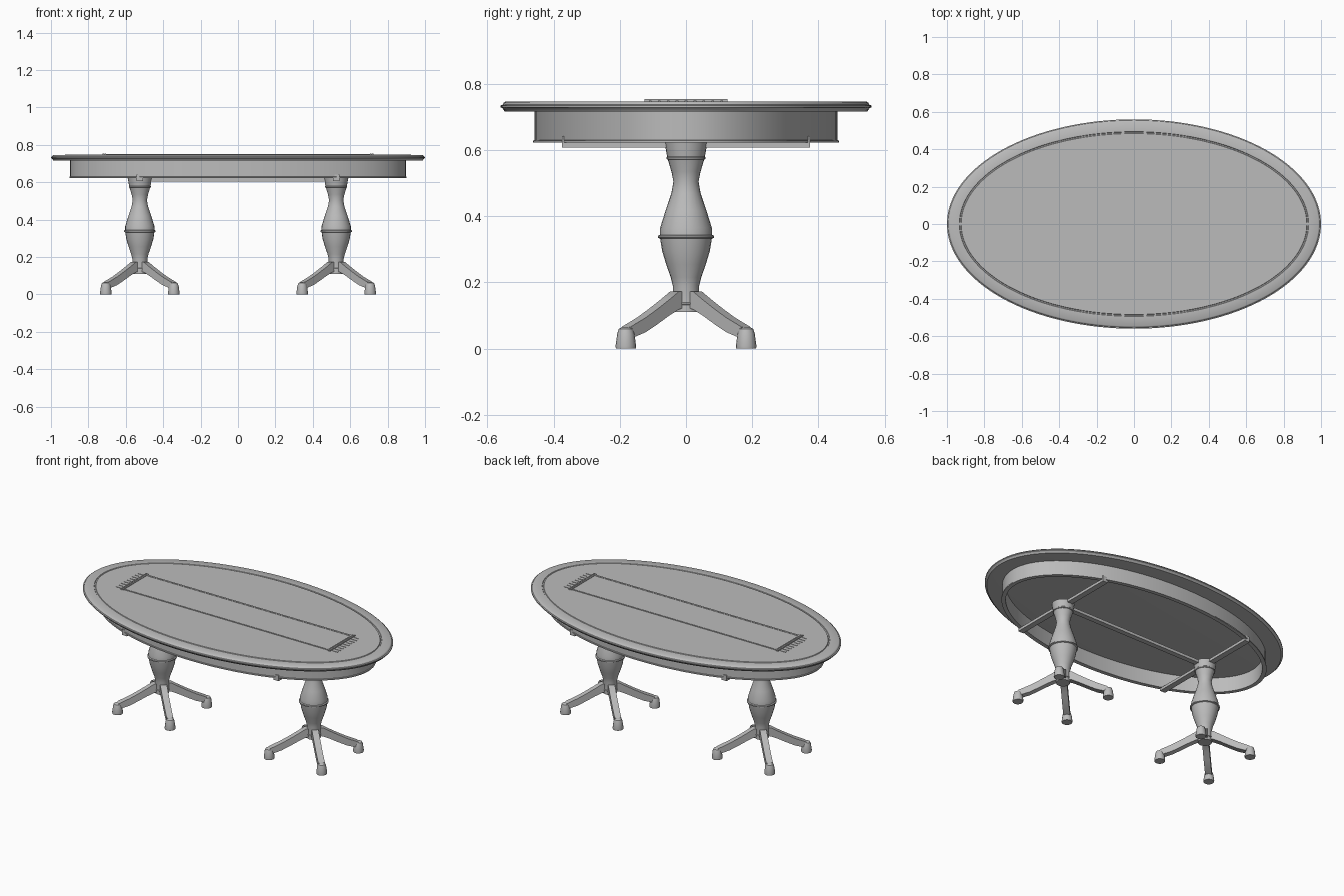
import bpy, bmesh, math
from mathutils import Matrix, Vector

if "Cube" in bpy.data.objects:
    bpy.data.objects.remove(bpy.data.objects["Cube"])

grey = bpy.data.materials.new("neutral grey")
grey.diffuse_color = (0.5, 0.5, 0.5, 1)
grey.use_nodes = True
grey.node_tree.nodes["Principled BSDF"].inputs["Base Color"].default_value = grey.diffuse_color


def finish(bm, name, angle=35):
    bmesh.ops.recalc_face_normals(bm, faces=bm.faces)
    me = bpy.data.meshes.new(name)
    bm.to_mesh(me)
    bm.free()
    ob = bpy.data.objects.new(name, me)
    bpy.context.collection.objects.link(ob)
    me.materials.append(grey)
    bpy.ops.object.select_all(action='DESELECT')
    ob.select_set(True)
    bpy.context.view_layer.objects.active = ob
    bpy.ops.object.shade_smooth_by_angle(angle=math.radians(angle))
    return ob


def skin(bm, rings, closed=False):
    """Join successive vertex rings; cap the ends or close into a tube."""
    rings = [[bm.verts.new(p) for p in r] for r in rings]
    pairs = list(zip(rings, rings[1:]))
    if closed:
        pairs.append((rings[-1], rings[0]))
    else:
        bm.faces.new(rings[0])
        bm.faces.new(rings[-1])
    for a, b in pairs:
        for i in range(len(a)):
            j = (i + 1) % len(a)
            bm.faces.new((a[i], a[j], b[j], b[i]))


def ellipse(rx, ry, z, n, cx=0, cy=0):
    return [(cx + rx * math.cos(2 * math.pi * i / n),
             cy + ry * math.sin(2 * math.pi * i / n), z) for i in range(n)]


def lofted(name, profile, n=96, closed=False):
    bm = bmesh.new()
    skin(bm, [ellipse(rx, ry, z, n) for rx, ry, z in profile], closed)
    return finish(bm, name)


def boxes(name, specs):
    bm = bmesh.new()
    for x0, x1, y0, y1, z0, z1 in specs:
        m = Matrix.Translation(((x0 + x1) / 2, (y0 + y1) / 2, (z0 + z1) / 2))
        m = m @ Matrix.Diagonal((x1 - x0, y1 - y0, z1 - z0, 1))
        bmesh.ops.create_cube(bm, size=1, matrix=m)
    return finish(bm, name)


# Oval top with moulded edge and a shallow groove
edge = [(0.03, 0.716), (0.012, 0.717), (0.006, 0.726), (0, 0.729), (0, 0.735),
        (0.006, 0.737), (0.009, 0.743), (0.014, 0.746), (0.066, 0.746),
        (0.068, 0.743), (0.074, 0.743), (0.076, 0.747)]
lofted("table_top", [(1 - d, 0.56 - d, z) for d, z in edge], 128)

# Hollow apron with a small bead along the lower edge
lofted("apron", [(0.897, 0.457, 0.718), (0.897, 0.457, 0.63), (0.902, 0.462, 0.629),
                 (0.902, 0.462, 0.622), (0.877, 0.437, 0.622), (0.877, 0.437, 0.718)],
       closed=True)

# Under-frame: two cross rails with upturned ends and one long stretcher
PX = 0.525
rails = [(-PX, PX, -0.016, 0.016, 0.604, 0.622)]
for x in (-PX, PX):
    rails.append((x - 0.018, x + 0.018, -0.373, 0.373, 0.607, 0.624))
    for y in (-0.371, 0.371):
        rails.append((x - 0.018, x + 0.018, y - 0.003, y + 0.003, 0.607, 0.642))
boxes("under_rails", rails)

# Table runner with raised border, end bands and fringe
boxes("runner", [(-0.72, 0.72, -0.118, 0.118, 0.744, 0.750)])
border = [(-0.705, 0.705, s * 0.111 - 0.006, s * 0.111 + 0.006, 0.745, 0.752) for s in (-1, 1)]
boxes("runner_border", border)
bands, fringe = [], []
for s in (-1, 1):
    for x in (0.710, 0.721):
        bands.append((s * x - 0.004, s * x + 0.004, -0.125, 0.125, 0.744, 0.754))
    for i in range(9):
        y = -0.108 + i * 0.027
        fringe.append((s * 0.75 - 0.018, s * 0.75 + 0.018, y - 0.004, y + 0.004, 0.744, 0.749))
boxes("runner_end_bands", bands)
boxes("runner_fringe", fringe)

# Turned pedestals, each with four diagonal legs and capped feet
turning = [(0.040, 0.110), (0.040, 0.132), (0.043, 0.134), (0.043, 0.138), (0.040, 0.140),
           (0.040, 0.190), (0.046, 0.215), (0.060, 0.255), (0.072, 0.295), (0.078, 0.332),
           (0.085, 0.335), (0.085, 0.341), (0.079, 0.344), (0.078, 0.365), (0.061, 0.420),
           (0.044, 0.470), (0.038, 0.505), (0.044, 0.535), (0.055, 0.571), (0.059, 0.573),
           (0.059, 0.578), (0.057, 0.580), (0.065, 0.624)]
leg_path = [(0.02, 0.172, 0.125), (0.05, 0.172, 0.118), (0.09, 0.148, 0.100),
            (0.14, 0.120, 0.074), (0.19, 0.094, 0.050), (0.255, 0.066, 0.030)]
foot_shape = [(0.030, 0.0), (0.031, 0.008), (0.026, 0.045), (0.021, 0.060), (0.010, 0.066)]

for side, x in (("left", -PX), ("right", PX)):
    bm = bmesh.new()
    skin(bm, [ellipse(r, r, z, 24, x) for r, z in turning])
    finish(bm, side + "_pedestal", 30)
    legs, feet = bmesh.new(), bmesh.new()
    for k in range(4):
        a = math.radians(45 + 90 * k)
        out = Vector((math.cos(a), math.sin(a), 0))
        across = Vector((-out.y, out.x, 0)) * 0.019
        rings = []
        for r, top, low in leg_path:
            c = Vector((x, 0, 0)) + out * r
            up, dn = Vector((0, 0, top)), Vector((0, 0, low))
            rings.append([c - across + dn, c + across + dn, c + across + up, c - across + up])
        skin(legs, rings)
        c = Vector((x, 0, 0)) + out * 0.257
        skin(feet, [ellipse(r, r, z, 16, c.x, c.y) for r, z in foot_shape])
    finish(legs, side + "_legs")
    finish(feet, side + "_feet", 40)
